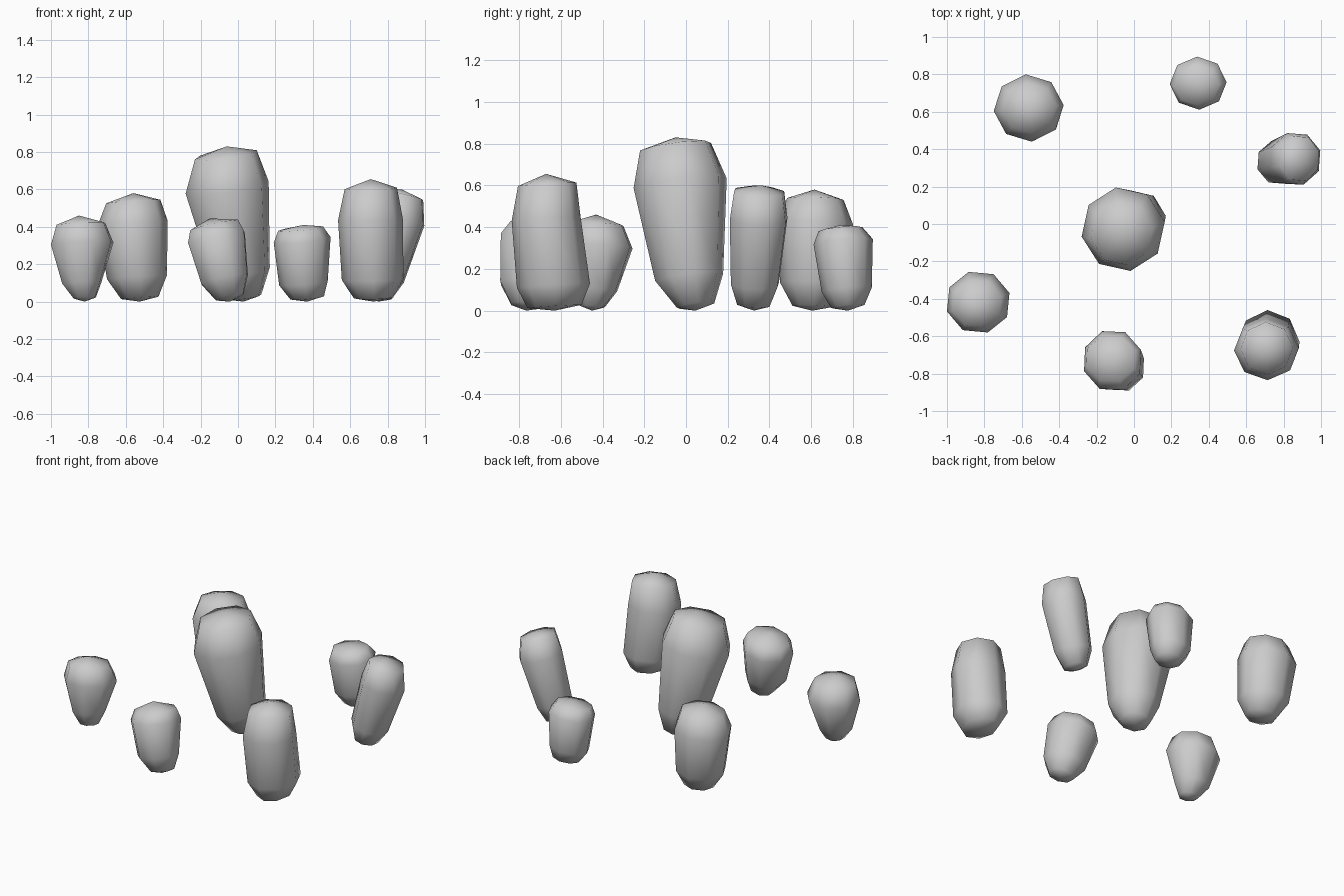
import bpy, bmesh
from math import cos, sin, radians

SIDES = 8


def stone(name, phase, rings, apex):
    """Eight-sided leaning stone; each ring is (cx, cy, z, rx, ry)."""
    bm = bmesh.new()
    base, top = rings[0], rings[-1]
    height = top[2] - base[2]
    lean_x = (top[0] - base[0]) / height
    lean_y = (top[1] - base[1]) / height
    # scale so the octagon's extents match the radii at any rotation
    off = (phase + 22.5) % 45 - 22.5
    k = 1 / cos(radians(off))
    loops = []
    for cx, cy, z, rx, ry in rings:
        loop = []
        for i in range(SIDES):
            a = radians(phase - i * 45)
            dx, dy = k * rx * cos(a), k * ry * sin(a)
            tilt = dx * lean_x + dy * lean_y
            loop.append(bm.verts.new((cx + dx, cy + dy, max(0.006, z - tilt))))
        loops.append(loop)
    bottom = bm.verts.new((base[0], base[1], 0))
    crown = bm.verts.new(apex)
    for i in range(SIDES):
        j = (i + 1) % SIDES
        for lo, hi in zip(loops, loops[1:]):
            bm.faces.new((lo[i], lo[j], hi[j], hi[i]))
        bm.faces.new((bottom, loops[0][j], loops[0][i]))
        bm.faces.new((crown, loops[-1][i], loops[-1][j]))
    bmesh.ops.recalc_face_normals(bm, faces=bm.faces)
    for f in bm.faces:
        f.smooth = True
    mesh = bpy.data.meshes.new(name)
    bm.to_mesh(mesh)
    bm.free()
    bpy.context.collection.objects.link(bpy.data.objects.new(name, mesh))


# Tall middle stone
stone("center_stone", 100, [
    (0.03, 0.045, 0.025, 0.095, 0.09), (0.015, 0.015, 0.16, 0.155, 0.163),
    (-0.058, -0.028, 0.61, 0.222, 0.223), (-0.065, -0.05, 0.785, 0.165, 0.17)],
    (-0.06, -0.05, 0.83))

# Surrounding circle
stone("back_left_stone", 95, [
    (-0.525, 0.605, 0.02, 0.1, 0.095), (-0.54, 0.61, 0.13, 0.16, 0.16),
    (-0.563, 0.62, 0.42, 0.187, 0.18), (-0.56, 0.62, 0.535, 0.145, 0.135)],
    (-0.56, 0.615, 0.58))
stone("back_right_stone", 92, [
    (0.37, 0.775, 0.02, 0.09, 0.08), (0.35, 0.77, 0.1, 0.13, 0.12),
    (0.343, 0.753, 0.33, 0.152, 0.142), (0.335, 0.74, 0.39, 0.12, 0.105)],
    (0.35, 0.74, 0.41))
stone("right_stone", 108, [
    (0.75, 0.325, 0.03, 0.07, 0.08), (0.773, 0.33, 0.13, 0.113, 0.115),
    (0.863, 0.348, 0.44, 0.133, 0.138), (0.885, 0.35, 0.57, 0.105, 0.12)],
    (0.875, 0.36, 0.60))
stone("left_stone", 107, [
    (-0.82, -0.45, 0.02, 0.06, 0.06), (-0.835, -0.435, 0.1, 0.105, 0.105),
    (-0.833, -0.418, 0.31, 0.167, 0.162), (-0.84, -0.425, 0.415, 0.13, 0.125)],
    (-0.85, -0.43, 0.46))
stone("front_stone", 110, [
    (-0.045, -0.765, 0.025, 0.075, 0.075), (-0.072, -0.765, 0.12, 0.125, 0.125),
    (-0.115, -0.73, 0.34, 0.152, 0.157), (-0.125, -0.72, 0.405, 0.13, 0.12)],
    (-0.15, -0.71, 0.445))
stone("front_right_stone", 92, [
    (0.725, -0.63, 0.02, 0.105, 0.13), (0.72, -0.635, 0.12, 0.165, 0.175),
    (0.708, -0.67, 0.44, 0.173, 0.165), (0.71, -0.665, 0.605, 0.14, 0.14)],
    (0.71, -0.67, 0.655))
